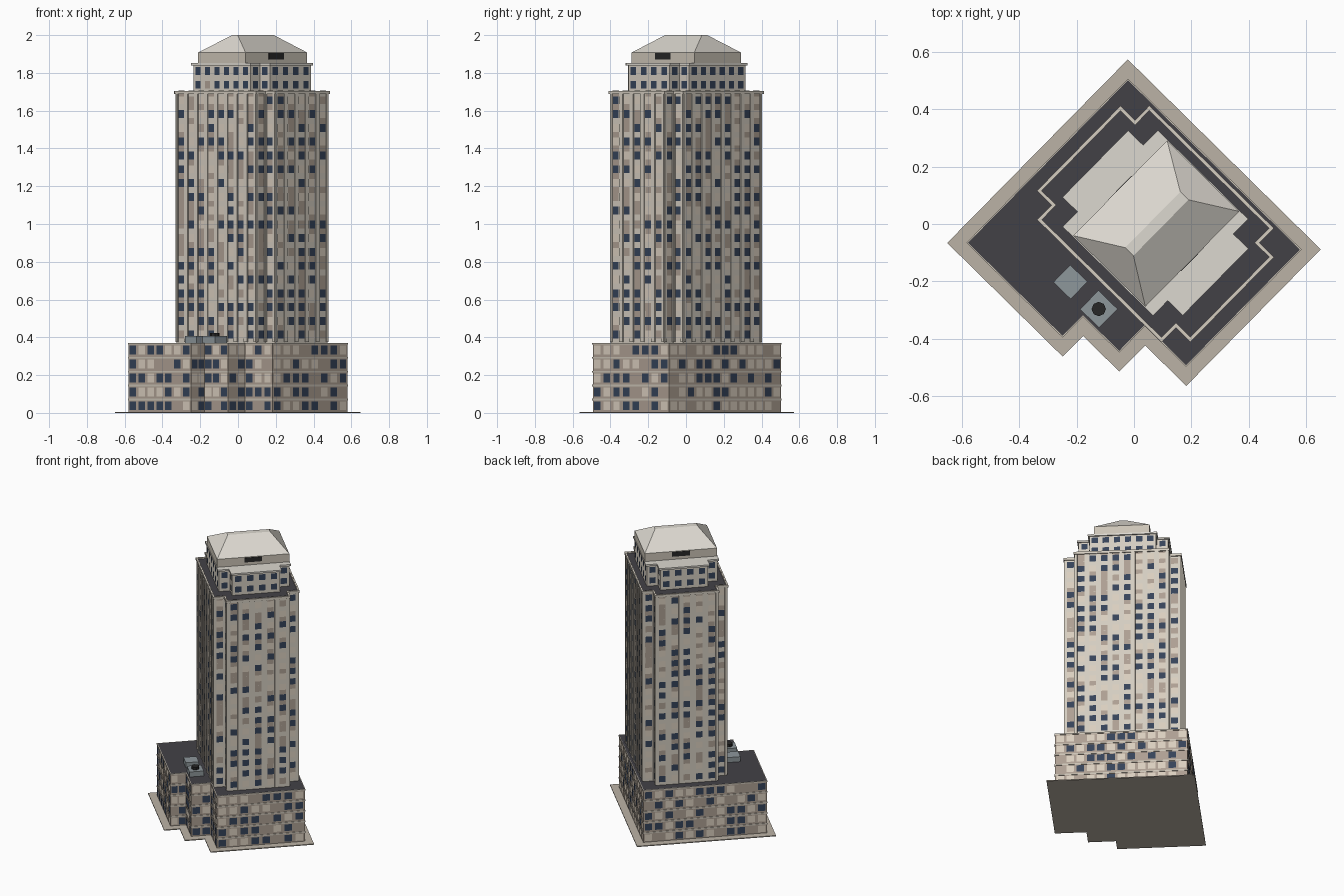
import bpy, bmesh, math, random
from mathutils import Vector

if "Cube" in bpy.data.objects:
    bpy.data.objects.remove(bpy.data.objects["Cube"])

random.seed(4)
TURN = math.radians(-44.55)   # whole building is turned on its plot


def mat(name, rgb):
    m = bpy.data.materials.new(name)
    m.diffuse_color = (*rgb, 1)
    m.use_nodes = True
    m.node_tree.nodes["Principled BSDF"].inputs["Base Color"].default_value = m.diffuse_color
    return m


STONE = mat("stone", (0.66, 0.61, 0.53))
TRIM = mat("trim", (0.60, 0.55, 0.47))
BRICK = mat("spandrel", (0.42, 0.35, 0.29))
GLASS = mat("dark_glass", (0.035, 0.055, 0.10))
BLIND = mat("blinds", (0.70, 0.62, 0.52))
PAVE = mat("paving", (0.50, 0.45, 0.38))
ROOF = mat("dark_roof", (0.055, 0.053, 0.062))
LIGHT = mat("light_roof", (0.72, 0.69, 0.63))
METAL = mat("metal", (0.27, 0.31, 0.33))
BLACK = mat("vent_dark", (0.02, 0.02, 0.02))


def finish(name, bm, mats):
    bmesh.ops.recalc_face_normals(bm, faces=bm.faces) if len(mats) == 1 else None
    me = bpy.data.meshes.new(name)
    bm.to_mesh(me)
    bm.free()
    for m in mats:
        me.materials.append(m)
    ob = bpy.data.objects.new(name, me)
    ob.rotation_euler.z = TURN
    bpy.context.collection.objects.link(ob)
    return ob


def offset(poly, d):
    """Push a right-angled counter-clockwise outline outwards by d."""
    out = []
    for i, p in enumerate(poly):
        a, b, c = Vector(poly[i - 1]), Vector(p), Vector(poly[(i + 1) % len(poly)])
        e, f = (b - a).normalized(), (c - b).normalized()
        out.append((p[0] + d * (e.y + f.y), p[1] - d * (e.x + f.x)))
    return out


def prism(name, poly, z0, z1, m, top=None):
    bm = bmesh.new()
    lo = [bm.verts.new((x, y, z0)) for x, y in poly]
    hi = [bm.verts.new((x, y, z1)) for x, y in (top or poly)]
    bm.faces.new(lo[::-1])
    bm.faces.new(hi)
    for i in range(len(lo)):
        j = (i + 1) % len(lo)
        bm.faces.new((lo[i], lo[j], hi[j], hi[i]))
    return finish(name, bm, [m])


def ring(name, poly, width, z0, z1, m):
    bm = bmesh.new()
    inner = offset(poly, -width)
    loops = [[bm.verts.new((x, y, z)) for x, y in p]
             for p, z in ((poly, z0), (poly, z1), (inner, z1), (inner, z0))]
    for k in range(4):
        p, q = loops[k], loops[(k + 1) % 4]
        for i in range(len(p)):
            j = (i + 1) % len(p)
            bm.faces.new((p[i], p[j], q[j], q[i]))
    return finish(name, bm, [m])


def rect(u0, u1, v0, v1):
    return [(u0, v0), (u1, v0), (u1, v1), (u0, v1)]


def notched(u0, u1, v0, v1, n):
    """Rectangle with a square bite out of each corner."""
    return [(u0 + n, v0), (u1 - n, v0), (u1 - n, v0 + n), (u1, v0 + n),
            (u1, v1 - n), (u1 - n, v1 - n), (u1 - n, v1), (u0 + n, v1),
            (u0 + n, v1 - n), (u0, v1 - n), (u0, v0 + n), (u0 + n, v0 + n)]


def facade(name, poly, z0, floors, pitch, floor_h, win, sill, glass_share, pier=0, spandrel=False):
    """Window grid on every wall, with optional vertical piers between bays."""
    bm = bmesh.new()

    def panel(a, d, n, s0, s1, za, zb, out, idx):
        c = [a + d * s + n * out for s in (s0, s1)]
        vs = [bm.verts.new((p.x, p.y, z)) for p, z in
              ((c[0], za), (c[1], za), (c[1], zb), (c[0], zb))]
        bm.faces.new(vs).material_index = idx
        return vs

    for i, p in enumerate(poly):
        a, b = Vector(p), Vector(poly[(i + 1) % len(poly)])
        length = (b - a).length
        d = (b - a).normalized()
        n = Vector((d.y, -d.x))
        cols = max(1, round(length / pitch))
        w = length / cols
        for c in range(cols):
            s = (c + 0.5) * w
            ww = min(win[0], w * 0.8) / 2
            for f in range(floors):
                z = z0 + f * floor_h + sill
                k = 0 if random.random() < glass_share else random.choice((1, 1, 2))
                panel(a, d, n, s - ww, s + ww, z, z + win[1], 0.002, k)
                if spandrel:
                    panel(a, d, n, s - ww, s + ww, z + win[1], z + floor_h, 0.001,
                          random.choice((2, 3)))
        if pier:
            za, zb = z0, z0 + floors * floor_h
            for c in range(cols + 1):
                s0 = max(0, c * w - pier / 2)
                s1 = min(length, c * w + pier / 2)
                panel(a, d, n, s0, s1, za, zb, 0.006, 3)
                for s, flip in ((s0, False), (s1, True)):
                    q = [a + d * s, a + d * s + n * 0.006]
                    if flip:
                        q.reverse()
                    vs = [bm.verts.new((e.x, e.y, z)) for e, z in
                          ((q[0], za), (q[1], za), (q[1], zb), (q[0], zb))]
                    bm.faces.new(vs).material_index = 3
    return finish(name, bm, [GLASS, BLIND, BRICK, STONE])


# Plot and podium
podium = [(-0.37, -0.456), (0.10, -0.456), (0.10, -0.355), (0.277, -0.355),
          (0.277, -0.227), (0.478, -0.227), (0.478, 0.346), (-0.37, 0.346)]
prism("paving_slab", offset(podium, 0.047), 0, 0.006, PAVE)
prism("podium_walls", offset(podium, -0.003), 0.006, 0.366, BRICK)
prism("podium_roof", offset(podium, -0.004), 0.366, 0.371, ROOF)
for k in range(5):
    z = 0.074 * (k + 1)
    ring("podium_band", podium, 0.006, z - 0.008, z + 0.001, TRIM)
facade("podium_windows", offset(podium, -0.003), 0.006, 5, 0.067, 0.074, (0.048, 0.046), 0.008, 0.42)

# Tower shaft
tower = notched(-0.313, 0.419, -0.217, 0.322, 0.071)
prism("tower_walls", tower, 0.366, 1.692, STONE)
facade("tower_windows", tower, 0.375, 18, 0.073, 0.073, (0.042, 0.042), 0.018, 0.55, 0.026, True)
ring("tower_cornice", offset(tower, 0.009), 0.012, 1.688, 1.705, STONE)
prism("tower_roof", tower, 1.692, 1.697, ROOF)

# Set-back upper tier
tier = notched(-0.234, 0.335, -0.172, 0.282, 0.073)
prism("upper_tier_walls", tier, 1.69, 1.842, STONE)
facade("upper_tier_windows", tier, 1.705, 2, 0.073, 0.073, (0.04, 0.04), 0.012, 0.92)
prism("upper_tier_cornice", offset(tier, 0.009), 1.84, 1.852, LIGHT)

# Penthouse with hipped roof and vents
cap = rect(-0.122, 0.23, -0.177, 0.288)
prism("penthouse_walls", cap, 1.85, 1.908, TRIM)
prism("hipped_roof", cap, 1.908, 2.0, LIGHT, top=rect(0.036, 0.076, -0.08, 0.193))
for u in (-0.122, 0.23):
    prism("penthouse_vent", rect(u - 0.002, u + 0.002, -0.002, 0.113), 1.872, 1.904, BLACK)

# Podium roof equipment
prism("plant_box", rect(-0.058, 0.026, -0.341, -0.257), 0.37, 0.406, METAL)
prism("fan_box", rect(0.074, 0.167, -0.343, -0.251), 0.37, 0.406, METAL)
fan = [(0.12 + 0.025 * math.cos(t * math.pi / 4), -0.297 + 0.025 * math.sin(t * math.pi / 4))
       for t in range(8)]
prism("fan_drum", fan, 0.406, 0.424, BLACK)
